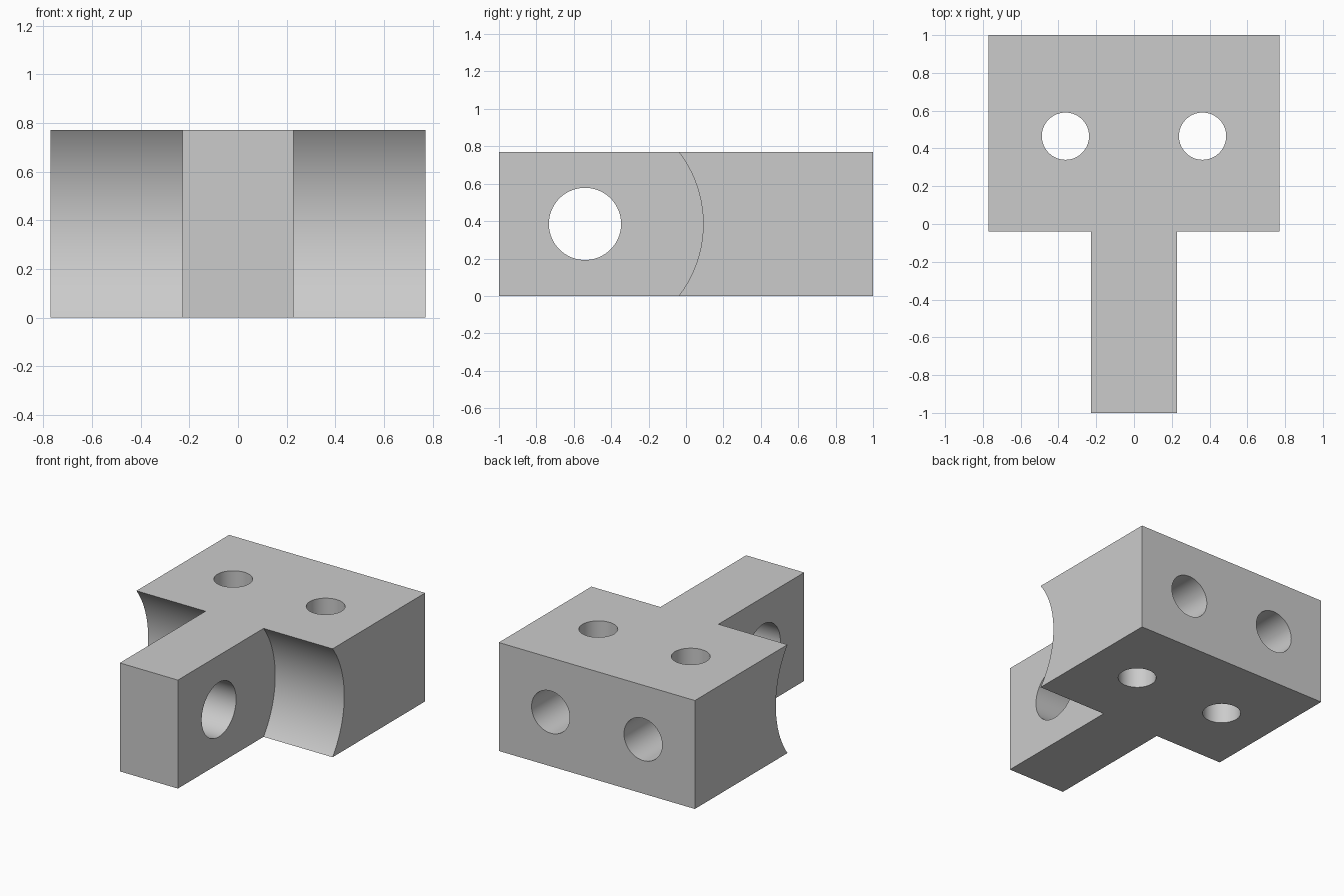
import bpy
import bmesh
from math import pi

cube = bpy.data.objects.get("Cube")
if cube:
    bpy.data.objects.remove(cube, do_unlink=True)

HEIGHT = 0.77
MID = HEIGHT / 2
HALF_WIDTH = 0.77
HALF_ARM = 0.228
SHOULDER = -0.04
PIVOT_Y = -0.54

grey = bpy.data.materials.new("plain grey")
grey.use_nodes = True
colour = (0.6, 0.6, 0.6, 1)
grey.diffuse_color = colour
grey.node_tree.nodes["Principled BSDF"].inputs["Base Color"].default_value = colour

# T-shaped block: outline extruded upward
right_side = [(HALF_ARM, -1), (HALF_ARM, SHOULDER), (HALF_WIDTH, SHOULDER), (HALF_WIDTH, 1)]
outline = right_side + [(-x, y) for x, y in reversed(right_side)]
bm = bmesh.new()
base = bm.faces.new([bm.verts.new((x, y, 0)) for x, y in outline])
extruded = bmesh.ops.extrude_face_region(bm, geom=[base])["geom"]
top_verts = [v for v in extruded if isinstance(v, bmesh.types.BMVert)]
bmesh.ops.translate(bm, verts=top_verts, vec=(0, 0, HEIGHT))
bmesh.ops.recalc_face_normals(bm, faces=bm.faces)
mesh = bpy.data.meshes.new("hinge_block")
bm.to_mesh(mesh)
bm.free()
block = bpy.data.objects.new("hinge_block", mesh)
bpy.context.collection.objects.link(block)
mesh.materials.append(grey)

TURN = {"x": (0, pi / 2, 0), "y": (pi / 2, 0, 0), "z": (0, 0, 0)}


def drill(name, axis, radius, length, centre):
    """Cut a round hole along an axis, then discard the cutter."""
    bpy.ops.mesh.primitive_cylinder_add(vertices=96, radius=radius, depth=length,
                                        location=centre, rotation=TURN[axis])
    cutter = bpy.context.object
    cutter.name = name
    cutter.hide_render = True
    cutter.data.materials.append(grey)
    mod = block.modifiers.new(name, "BOOLEAN")
    mod.operation = "DIFFERENCE"
    mod.solver = "EXACT"
    mod.object = cutter
    bpy.context.view_layer.objects.active = block
    bpy.ops.object.modifier_apply(modifier=mod.name)
    bpy.data.objects.remove(cutter, do_unlink=True)


# Pivot hole through the arm
drill("pivot_hole", "x", 0.193, 1, (0, PIVOT_Y, MID))

for side in (-1, 1):
    # Concave shoulder concentric with the pivot
    drill("shoulder_hollow", "x", 0.632, 1, (side * (HALF_ARM + 0.5), PIVOT_Y, MID))
    # Vertical through hole
    drill("vertical_hole", "z", 0.125, 2, (side * 0.363, 0.465, MID))
    # Blind hole from the back, meeting the vertical one
    drill("back_hole", "y", 0.15, 1, (side * 0.363, 0.965, MID))

bpy.ops.object.select_all(action="DESELECT")
block.select_set(True)
bpy.context.view_layer.objects.active = block
bpy.ops.object.shade_smooth_by_angle(angle=pi / 6)
